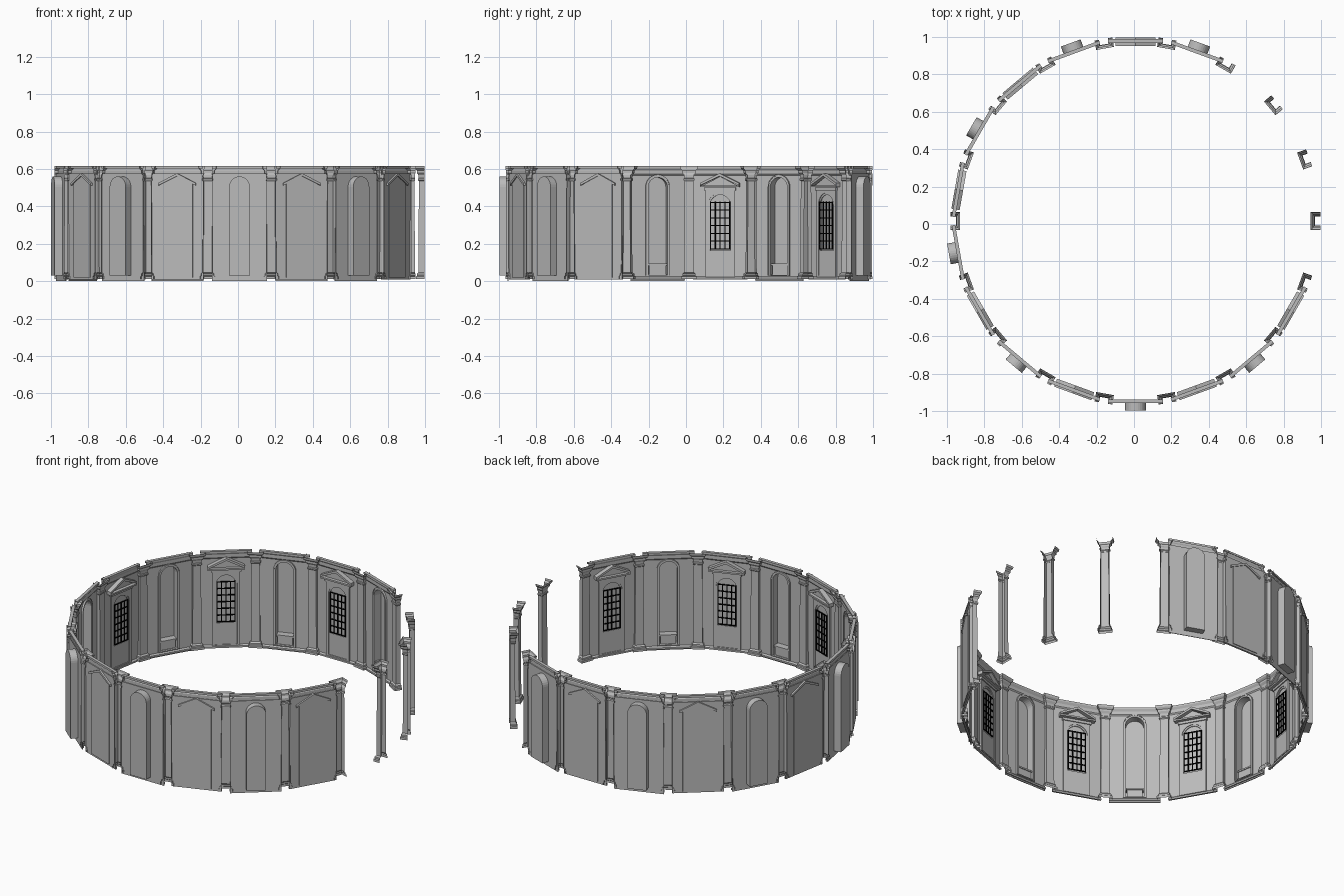
import bpy, bmesh
from math import radians, cos, sin, pi
from mathutils import Matrix

cube = bpy.data.objects.get("Cube")
if cube:
    bpy.data.objects.remove(cube, do_unlink=True)


def material(name, value):
    m = bpy.data.materials.new(name)
    m.use_nodes = True
    colour = (value, value, value, 1)
    m.diffuse_color = colour
    m.node_tree.nodes["Principled BSDF"].inputs["Base Color"].default_value = colour
    return m


STONE = material("grey stone", 0.5)
IRON = material("black iron", 0.0)
CENTRE = Matrix.Translation((0.008, 0.016, 0))
WALL = 0.966      # radius of the wall's inner face at mid bay
HALF = 0.147      # half width of one wall bay


# ---- helpers: x is along the wall, y is the radius, z is up ----
def rect(w, z0, z1):
    return [(-w, z0), (w, z0), (w, z1), (-w, z1)]


def arch(w, z0, top, steps=14):
    spring = top - w
    curve = [(w * cos(pi * i / steps), spring + w * sin(pi * i / steps)) for i in range(steps + 1)]
    return [(-w, z0), (w, z0)] + curve


def gable(w, z0, eave, peak):
    return [(-w, z0), (w, z0), (w, eave), (0, peak), (-w, eave)]


def slab(bm, r0, r1, *loops):
    """Flat outline, with further loops as holes, given thickness from r0 to r1."""
    edges = []
    for loop in loops:
        vs = [bm.verts.new((x, r0, z)) for x, z in loop]
        edges += [bm.edges.new((vs[i - 1], vs[i])) for i in range(len(vs))]
    made = bmesh.ops.triangle_fill(bm, edges=edges, use_beauty=True, use_dissolve=False)
    faces = [g for g in made["geom"] if isinstance(g, bmesh.types.BMFace)]
    out = bmesh.ops.extrude_face_region(bm, geom=faces, use_keep_orig=True)
    for g in out["geom"]:
        if isinstance(g, bmesh.types.BMVert):
            g.co.y = r1


def loft(bm, rows):
    """Open sheet through rows of points."""
    rings = [[bm.verts.new(p) for p in row] for row in rows]
    for a, b in zip(rings, rings[1:]):
        for i in range(len(a) - 1):
            bm.faces.new((a[i], a[i + 1], b[i + 1], b[i]))


def moulding(bm, w, profile):
    loft(bm, [[(x, r, z) for r, z in profile] for x in (w, -w)])


def mesh(name, build, mat=STONE):
    bm = bmesh.new()
    build(bm)
    bmesh.ops.recalc_face_normals(bm, faces=bm.faces)
    me = bpy.data.meshes.new(name)
    bm.to_mesh(me)
    bm.free()
    me.materials.append(mat)
    return me


def place(me, angle):
    ob = bpy.data.objects.new(me.name, me)
    bpy.context.collection.objects.link(ob)
    ob.matrix_world = CENTRE @ Matrix.Rotation(radians(angle - 90), 4, "Z")


# ---- pilaster: hollow channel, open to the outside ----
def pilaster(bm):
    sections = [  # height, half width, inner radius
        (0.012, 0.040, 0.945), (0.026, 0.040, 0.945), (0.030, 0.034, 0.949),
        (0.040, 0.034, 0.949), (0.048, 0.026, 0.957), (0.535, 0.024, 0.959),
        (0.540, 0.029, 0.954), (0.548, 0.029, 0.954), (0.552, 0.025, 0.957),
        (0.568, 0.027, 0.956), (0.580, 0.036, 0.948), (0.592, 0.036, 0.948),
        (0.602, 0.046, 0.939), (0.615, 0.048, 0.937)]
    loft(bm, [[(-w, 0.988, z), (-w, r, z), (w, r, z), (w, 0.988, z)] for z, w, r in sections])


# ---- cornice and skirting shared by every bay ----
def cornice(bm):
    moulding(bm, HALF, [(WALL, 0.565), (0.961, 0.572), (0.961, 0.592), (0.953, 0.604),
                        (0.953, 0.615), (0.972, 0.615), (0.972, 0.602)])


def skirting(bm):
    moulding(bm, HALF, [(WALL, 0.008), (0.958, 0.008), (0.958, 0.018), (WALL, 0.026)])


# ---- niche bay ----
def niche_wall(bm):
    slab(bm, WALL, WALL + 0.004, rect(HALF, 0.0, 0.575), arch(0.052, 0.035, 0.555))


def niche_recess(bm):
    slab(bm, WALL, 1.012, arch(0.056, 0.031, 0.560), arch(0.052, 0.035, 0.555))
    slab(bm, 1.008, 1.013, arch(0.056, 0.031, 0.560))


def niche_surround(bm):
    slab(bm, 0.959, WALL, arch(0.066, 0.028, 0.570), arch(0.052, 0.034, 0.555))
    slab(bm, 0.956, 0.959, arch(0.066, 0.030, 0.570), arch(0.061, 0.034, 0.565))


def niche_bench(bm):
    slab(bm, 0.970, 1.008, rect(0.045, 0.036, 0.085))
    slab(bm, 0.965, 1.008, rect(0.050, 0.085, 0.094))


# ---- window bay ----
def window_wall(bm):
    slab(bm, WALL, WALL + 0.004, rect(HALF, 0.008, 0.575), arch(0.055, 0.165, 0.470))


def window_backing(bm):
    slab(bm, 0.970, 0.975, gable(0.088, 0.02, 0.520, 0.565))
    slab(bm, 0.970, 0.981, roof_strip())


def roof_strip():
    return [(-0.106, 0.512), (0, 0.562), (0.106, 0.512), (0.106, 0.525), (0, 0.577), (-0.106, 0.525)]


def window_surround(bm):
    slab(bm, 0.957, WALL, rect(0.080, 0.022, 0.485), arch(0.064, 0.030, 0.472))
    slab(bm, 0.961, WALL, arch(0.064, 0.030, 0.472), arch(0.055, 0.165, 0.462))
    slab(bm, 0.951, WALL, rect(0.086, 0.485, 0.500))


def window_pediment(bm):
    slab(bm, 0.936, WALL, roof_strip())
    slab(bm, 0.936, WALL, rect(0.106, 0.503, 0.513))
    slab(bm, 0.956, WALL, [(-0.095, 0.511), (0.095, 0.511), (0, 0.560)])


def window_bars(bm):
    t = 0.0028
    for i in range(5):
        x = -0.052 + 0.026 * i
        slab(bm, 0.955, 0.960, [(x - t, 0.17), (x + t, 0.17), (x + t, 0.425), (x - t, 0.425)])
    for i in range(7):
        z = 0.173 + 0.0415 * i
        slab(bm, 0.955, 0.960, rect(0.0545, z - t, z + t))


shared = [mesh("cornice", cornice), mesh("skirting", skirting)]
niche = [mesh("niche_wall", niche_wall), mesh("niche_recess", niche_recess),
         mesh("niche_surround", niche_surround), mesh("niche_bench", niche_bench)]
window = [mesh("window_wall", window_wall), mesh("window_backing", window_backing),
          mesh("window_surround", window_surround), mesh("window_pediment", window_pediment),
          mesh("window_bars", window_bars, IRON)]

# eighteen pilasters make the ring; four bays on one side stay open
pilaster_mesh = mesh("pilaster", pilaster)
for k in range(18):
    place(pilaster_mesh, 20 * k)
for k in range(14):
    for part in shared + (window if k % 2 else niche):
        place(part, 70 + 20 * k)
